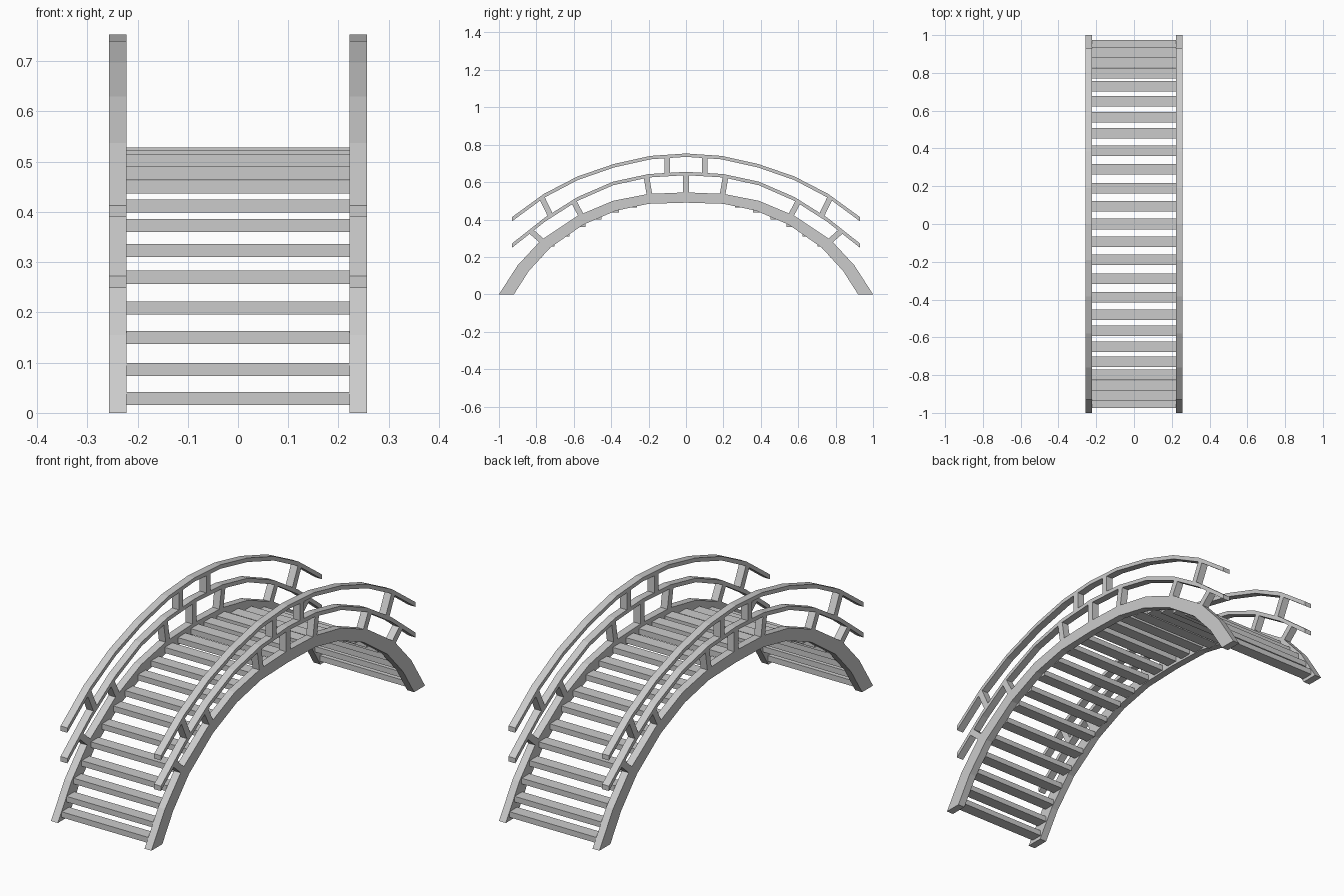
import bpy, bmesh
from math import hypot
from mathutils import Vector

if "Cube" in bpy.data.objects:
    bpy.data.objects.remove(bpy.data.objects["Cube"])

GREY = (0.6, 0.6, 0.6, 1)
mat = bpy.data.materials.new("plain grey")
mat.use_nodes = True
mat.diffuse_color = GREY
mat.node_tree.nodes["Principled BSDF"].inputs["Base Color"].default_value = GREY

INNER, OUTER = 0.222, 0.257   # inside and outside faces of the side frames


def strip(name, top, bottom, x0, x1):
    """Extrude the band between two (y, z) lines from x0 to x1."""
    bm = bmesh.new()
    rows = [[bm.verts.new((x, y, z)) for x, y, z in
             ((x0, *t), (x1, *t), (x1, *b), (x0, *b))] for t, b in zip(top, bottom)]
    for a, b in zip(rows, rows[1:]):
        for i in range(4):
            j = (i + 1) % 4
            bm.faces.new((a[i], a[j], b[j], b[i]))
    bm.faces.new(rows[0])
    bm.faces.new(rows[-1][::-1])
    bmesh.ops.recalc_face_normals(bm, faces=bm.faces)
    mesh = bpy.data.meshes.new(name)
    bm.to_mesh(mesh)
    bm.free()
    mesh.materials.append(mat)
    obj = bpy.data.objects.new(name, mesh)
    bpy.context.collection.objects.link(obj)
    return obj


def both_sides(name, top, bottom):
    strip("left_" + name, top, bottom, INNER, OUTER)
    strip("right_" + name, top, bottom, -OUTER, -INNER)


def arch(half):
    """Mirror a half line, listed from the crown outwards, to the full arch."""
    return [(-y, z) for y, z in half[:0:-1]] + half


def rail(name, half, thick):
    """Thin arched rail of even thickness with upright end cuts."""
    low = []
    for i, (y, z) in enumerate(half):
        p, q = half[max(i - 1, 0)], half[min(i + 1, len(half) - 1)]
        slope = 0 if i == 0 else (q[1] - p[1]) / (q[0] - p[0])
        low.append((y, z - thick * hypot(1, slope)))
    both_sides(name, arch(half), arch(low))


def post(name, foot, head, width=0.03):
    """Square post between two (y, z) points."""
    foot, head = Vector(foot), Vector(head)
    d = (head - foot).normalized()
    side = Vector((d.y, -d.x)) * width / 2
    both_sides(name, [foot + side, head + side], [foot - side, head - side])


# Arched side beams
beam_top = [(0, .545), (.2, .537), (.39, .5), (.58, .42), (.775, .29), (.9, .155), (1, 0)]
beam_low = [(0, .49), (.2, .484), (.375, .447), (.55, .372), (.725, .25), (.84, .125), (.92, 0)]
both_sides("beam", arch(beam_top), arch(beam_low))

# Middle and top rails
rail("middle_rail", [(0, .655), (.2, .643), (.39, .602), (.58, .52), (.755, .41), (.93, .272)], .018)
rail("top_rail", [(0, .753), (.19, .74), (.385, .697), (.58, .63), (.76, .537), (.93, .413)], .018)

# Posts from beam to middle rail, then from middle rail to top rail
post("crown_post", (0, .54), (0, .642))
for end, s in (("front", -1), ("back", 1)):
    for name, foot, head in (
            ("inner_post", (.195, .53), (.212, .633)),
            ("middle_post", (.56, .42), (.602, .5)),
            ("outer_post", (.77, .285), (.832, .34)),
            ("upper_inner_post", (.1, .642), (.1, .737)),
            ("upper_outer_post", (.725, .422), (.772, .52))):
        post(end + "_" + name, (s * foot[0], foot[1]), (s * head[0], head[1]))

# Flat steps: distance from the middle and height of the walking face
steps = [(0, .528), (.095, .523), (.19, .514), (.29, .49), (.387, .463), (.48, .425), (.565, .386),
         (.65, .336), (.73, .283), (.797, .222), (.856, .163), (.908, .099), (.945, .042)]
for i, (y, z) in enumerate(arch(steps)):
    a, b = y - 0.028, y + 0.028
    strip(f"step_{i + 1}", [(a, z), (b, z)], [(a, z - .026), (b, z - .026)], -INNER, INNER)
